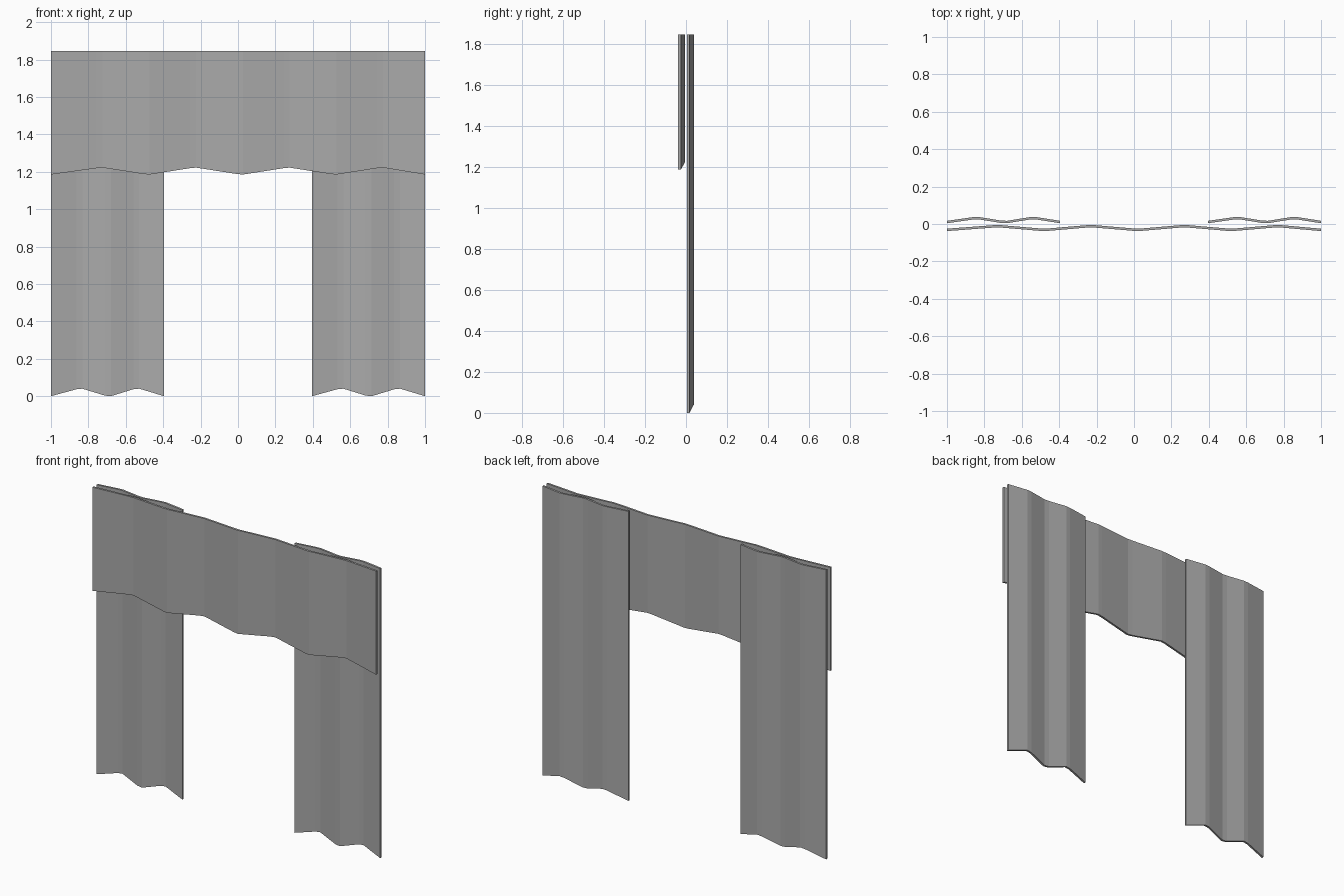
import bpy, bmesh

THICK = 0.013   # cloth thickness
SOFT = 0.016    # half width of the narrow facet on each fold
TOP = 1.845

cube = bpy.data.objects.get("Cube")
if cube:
    bpy.data.objects.remove(cube, do_unlink=True)

cloth = bpy.data.materials.new("grey cloth")
cloth.use_nodes = True
grey = (0.4, 0.4, 0.4, 1)
cloth.diffuse_color = grey
cloth.node_tree.nodes["Principled BSDF"].inputs["Base Color"].default_value = grey


def folded_panel(name, x0, x1, folds, y_front, depth, hem, hem_rise):
    """Hanging cloth, zigzag in plan, with a hem that rises on the rear folds."""
    # Plan profile: x and how far back the fold lies, from 0 to 1
    profile = [(x0, 0.0)]
    for i, x in enumerate(folds):
        back = 0.96 if i % 2 == 0 else 0.04
        shift = 0.04 if i % 2 == 0 else -0.04
        profile += [(x - SOFT, back - shift), (x + SOFT, back + shift)]
    profile.append((x1, 0.0))

    bm = bmesh.new()
    rings = []
    for x, back in profile:
        y = y_front + depth * back
        low = hem + hem_rise * back
        corners = [(y, low), (y + THICK, low), (y + THICK, TOP), (y, TOP)]
        rings.append([bm.verts.new((x, cy, cz)) for cy, cz in corners])
    for a, b in zip(rings, rings[1:]):
        for k in range(4):
            n = (k + 1) % 4
            bm.faces.new((a[k], a[n], b[n], b[k]))
    bm.faces.new(rings[0])
    bm.faces.new(rings[-1])
    bmesh.ops.recalc_face_normals(bm, faces=bm.faces)

    mesh = bpy.data.meshes.new(name)
    bm.to_mesh(mesh)
    bm.free()
    mesh.materials.append(cloth)
    obj = bpy.data.objects.new(name, mesh)
    bpy.context.collection.objects.link(obj)


# Valance across the top
folded_panel("valance", -1.0, 1.0, [-0.74 + 0.25 * i for i in range(7)],
             -0.038, 0.02, 1.185, 0.037)

# Long curtain on each side, behind the valance
for name, start in (("right_curtain", -1.0), ("left_curtain", 0.395)):
    folded_panel(name, start, start + 0.605,
                 [start + 0.152 * i for i in (1, 2, 3)],
                 0.004, 0.021, 0.0, 0.04)
